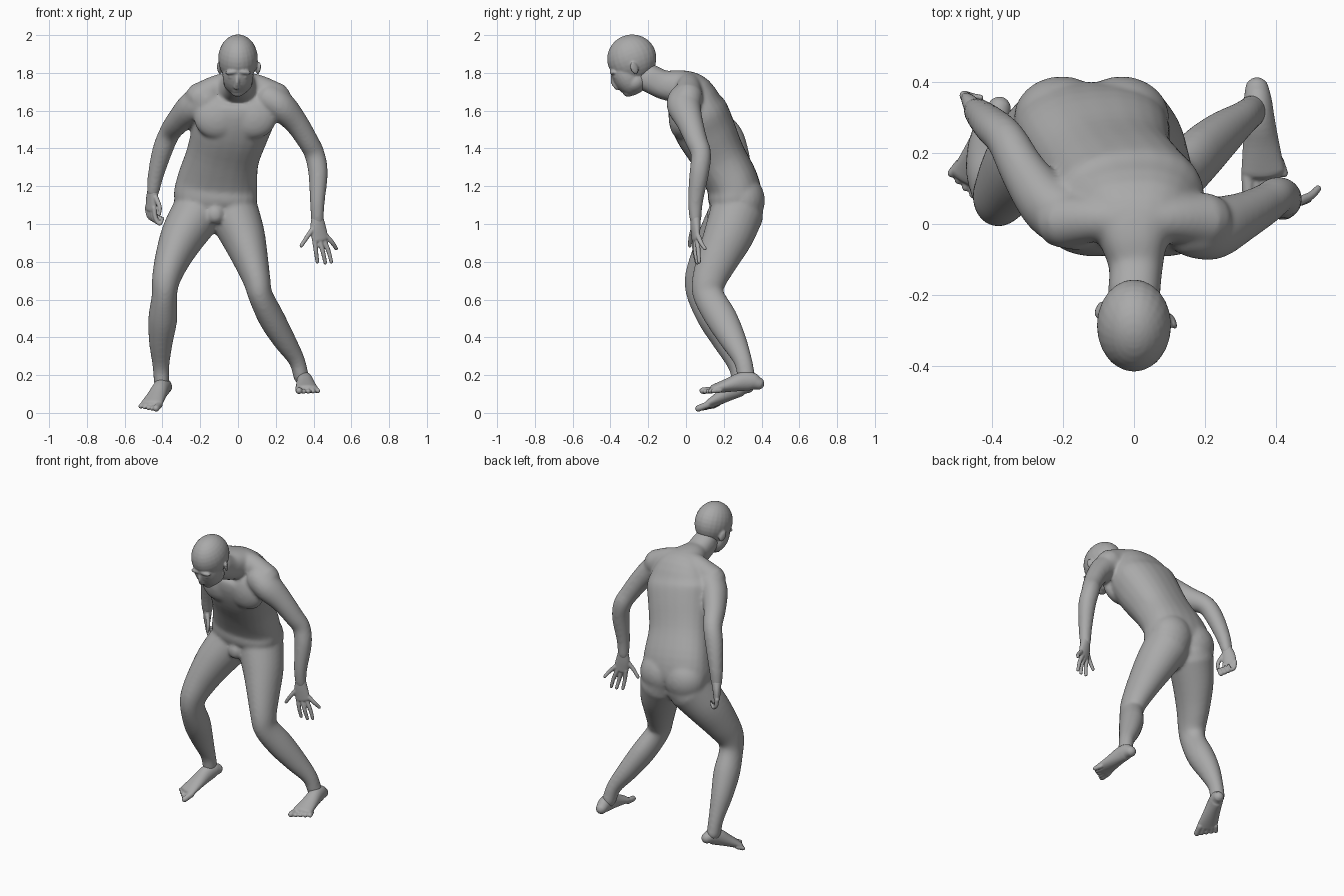
import bpy
import bmesh
from math import cos, sin, pi, radians
from mathutils import Vector, Matrix, Euler

cube = bpy.data.objects.get("Cube")
if cube:
    bpy.data.objects.remove(cube, do_unlink=True)

skin = bpy.data.materials.new("plain_grey")
skin.use_nodes = True
grey = (0.4, 0.4, 0.4, 1)
skin.diffuse_color = grey
skin.node_tree.nodes["Principled BSDF"].inputs["Base Color"].default_value = grey


def spline(rings, steps=4):
    """Smoothly interpolate rings of (x, y, z, half width, half depth)."""
    rows = [Vector(r) for r in rings]
    rows = [rows[0] * 2 - rows[1]] + rows + [rows[-1] * 2 - rows[-2]]
    result = []
    for p, q, r, s in zip(rows, rows[1:], rows[2:], rows[3:]):
        for i in range(steps):
            t = i / steps
            result.append(q + (r - p) * (t / 2)
                          + (p * 2 - q * 5 + r * 4 - s) * (t * t / 2)
                          + (q * 3 - p - r * 3 + s) * (t ** 3 / 2))
    return result + [rows[-2]]


def loft(bm, rings, side=(1, 0, 0), power=1.0, sides=24):
    """Closed tube with elliptical sections and rounded ends."""
    rows = spline(rings)
    centres = [Vector(r[:3]) for r in rows]
    sections = []
    last = len(rows) - 1
    for i, row in enumerate(rows):
        tangent = (centres[min(i + 1, last)] - centres[max(i - 1, 0)]).normalized()
        across = Vector(side)
        across = (across - tangent * across.dot(tangent)).normalized()
        sections.append((centres[i], tangent, across, row[3], row[4]))

    def cap(section, direction):
        c, t, s, a, b = section
        reach = min(a, b) * direction
        return [(c + t * reach * sin(k), t, s, a * cos(k), b * cos(k))
                for k in (pi / 6, pi / 3, pi / 2.2)]

    sections = cap(sections[0], -1)[::-1] + sections + cap(sections[-1], 1)
    loops = []
    for c, t, s, a, b in sections:
        depth = t.cross(s)
        loop = []
        for k in range(sides):
            u, v = cos(2 * pi * k / sides), sin(2 * pi * k / sides)
            u = abs(u) ** power * (1 if u > 0 else -1)
            v = abs(v) ** power * (1 if v > 0 else -1)
            loop.append(bm.verts.new(c + s * a * u + depth * b * v))
        loops.append(loop)
    for low, high in zip(loops, loops[1:]):
        for k in range(sides):
            n = (k + 1) % sides
            bm.faces.new((low[k], low[n], high[n], high[k]))
    bm.faces.new(loops[0][::-1])
    bm.faces.new(loops[-1])


def blob(bm, centre, radii, tilt=(0, 0, 0)):
    """Ellipsoid, tilted in degrees."""
    turn = Euler([radians(a) for a in tilt]).to_matrix().to_4x4()
    matrix = Matrix.Translation(centre) @ turn @ Matrix.Diagonal((*radii, 1))
    bmesh.ops.create_uvsphere(bm, u_segments=24, v_segments=16, radius=1, matrix=matrix)


def finish(name, bm, voxel, smoothing):
    """Fuse the overlapping volumes into one soft skin."""
    bmesh.ops.recalc_face_normals(bm, faces=bm.faces)
    mesh = bpy.data.meshes.new(name)
    bm.to_mesh(mesh)
    bm.free()
    mesh.materials.append(skin)
    obj = bpy.data.objects.new(name, mesh)
    bpy.context.collection.objects.link(obj)
    fuse = obj.modifiers.new("fuse", 'REMESH')
    fuse.mode = 'VOXEL'
    fuse.voxel_size = voxel
    fuse.use_smooth_shade = True
    soften = obj.modifiers.new("soften", 'SMOOTH')
    soften.factor = 0.5
    soften.iterations = smoothing


# Torso and neck
body = bmesh.new()
loft(body, [(-.12, .265, 1.07, .18, .115), (-.12, .26, 1.13, .22, .142),
            (-.11, .245, 1.22, .214, .14), (-.08, .172, 1.36, .194, .142),
            (-.04, .1, 1.5, .205, .16), (-.01, .055, 1.61, .215, .155),
            (0, .03, 1.69, .165, .115), (0, -.04, 1.725, .105, .092),
            (.005, -.12, 1.737, .077, .077), (0, -.2, 1.775, .074, .076)], power=.85)
for s in (-1, 1):
    # Shoulder slope, chest muscle, buttock
    loft(body, [(0, .01, 1.75, .06, .06), (s * .1, .015, 1.73, .064, .063),
                (s * .2, .01, 1.67, .08, .08)], side=(0, 1, 0))
    blob(body, (-.015 + s * .095, -.03, 1.565), (.125, .062, .115))
    blob(body, (-.12 + s * .085, .3, 1.125), (.135, .118, .135))
blob(body, (-.12, .145, 1.05), (.045, .035, .05))

# Arms
loft(body, [(.17, -.01, 1.66, .083, .088), (.23, -.01, 1.62, .08, .09),
            (.305, .02, 1.54, .064, .071), (.37, .055, 1.44, .056, .059),
            (.405, .08, 1.37, .054, .054), (.424, .07, 1.27, .052, .052),
            (.42, .05, 1.12, .04, .041), (.42, .05, 1.02, .034, .031)])
loft(body, [(-.17, .01, 1.66, .083, .088), (-.24, .05, 1.62, .08, .088),
            (-.31, .145, 1.55, .066, .071), (-.36, .237, 1.485, .057, .058),
            (-.4, .277, 1.39, .054, .053), (-.435, .31, 1.26, .043, .043),
            (-.45, .325, 1.17, .034, .033)])

# Legs
loft(body, [(-.215, .265, 1.06, .137, .143), (-.29, .2, .94, .119, .132),
            (-.345, .135, .82, .095, .112), (-.38, .083, .71, .076, .091),
            (-.39, .088, .62, .067, .082), (-.398, .147, .5, .077, .084),
            (-.408, .21, .38, .064, .07), (-.408, .27, .25, .045, .048),
            (-.405, .29, .16, .041, .048)])
loft(body, [(-.025, .27, 1.06, .137, .143), (.025, .225, .94, .119, .132),
            (.065, .17, .82, .095, .112), (.1, .122, .7, .073, .091),
            (.12, .12, .62, .065, .082), (.178, .188, .5, .069, .084),
            (.245, .25, .385, .06, .07), (.31, .3, .28, .044, .05),
            (.335, .32, .19, .041, .047)])
finish("body", body, .009, 15)

# Head: skull, face, jaw, brow, nose, lips, ears
head = bmesh.new()
blob(head, (0, -.287, 1.876), (.105, .131, .127), (20, 0, 0))
blob(head, (0, -.314, 1.788), (.082, .077, .115), (27, 0, 0))
blob(head, (0, -.27, 1.75), (.078, .07, .06), (28, 0, 0))
blob(head, (-.003, -.306, 1.698), (.034, .028, .025))
loft(head, [(-.004, -.387, 1.785, .009, .01), (-.005, -.386, 1.752, .011, .013),
            (-.006, -.366, 1.722, .017, .013)])
for z in (1.714, 1.705):
    blob(head, (-.005, -.336 + (1.714 - z), z - .005), (.024, .016, .006))
for s in (-1, 1):
    blob(head, (s * .036, -.389, 1.803), (.034, .015, .012), (0, s * 6, s * 12))
    blob(head, (s * .036, -.374, 1.778), (.017, .012, .009))
    blob(head, (.005 + s * .103, -.257 - s * .017, 1.825), (.01, .022, .035), (25, 0, s * 25))
finish("head", head, .006, 4)


def foot(name, heel, tip, inner):
    """Foot lying on the line from heel to tip; inner is the big toe's side."""
    bm = bmesh.new()
    heel, tip = Vector(heel), Vector(tip)
    along = tip - heel
    side = Vector((-along.y, along.x, 0)).normalized()
    if side.x * inner < 0:
        side = -side
    rings = []
    for t, width, height in ((.1, .034, .034), (.2, .04, .048), (.35, .044, .05),
                             (.56, .052, .037), (.78, .062, .024)):
        rings.append((*(heel + along * t + Vector((0, 0, height))), width, height))
    loft(bm, rings, side=side)
    # Toes
    for i in range(5):
        start = heel + along * (.78 - i * .02) + side * (.044 - i * .023)
        end = heel + along * (.95 - i * .035) + side * (.046 - i * .026)
        size = .018 if i == 0 else .013
        lift = Vector((0, 0, size))
        loft(bm, [(*(start + lift), size, size), (*(end + lift), size, size)], side=side, sides=12)
    finish(name, bm, .005, 3)


foot("right_foot", (-.37, .355, .115), (-.482, .068, 0), 1)
foot("left_foot", (.345, .415, .125), (.37, .075, .098), -1)


def hand(name, palm, fingers):
    """Palm loft with a tapering tube along each finger path."""
    bm = bmesh.new()
    loft(bm, palm[0], side=palm[1])
    for path in fingers:
        loft(bm, [(*p, .014 - i * .002, .014 - i * .002) for i, p in enumerate(path)],
             side=(0, 1, 0), sides=12)
    finish(name, bm, .0045, 2)


# Open left hand with spread fingers
hand("left_hand",
     ([(.42, .05, 1.04, .031, .027), (.424, .05, .98, .043, .024),
       (.435, .052, .92, .046, .018)], (1, .3, 0)),
     [[(.4, .04, .98), (.365, .025, .93), (.335, .02, .885)],
      [(.405, .045, .92), (.412, .045, .86), (.42, .055, .8)],
      [(.43, .05, .92), (.45, .05, .85), (.462, .06, .795)],
      [(.452, .06, .92), (.478, .065, .86), (.494, .07, .8)],
      [(.468, .065, .935), (.5, .08, .9), (.52, .1, .87)]])

# Loosely curled right hand
curled = [[(-.435, .305, 1.14), (-.415, .285, 1.09), (-.418, .28, 1.05)]]
for i in range(4):
    x, y = -.444 - i * .012, .312 + i * .017
    curled.append([(x, y, 1.085), (x + .008, y, 1.03 + i * .004),
                   (x + .03, y - .004, 1.0 + i * .008), (x + .047, y - .005, 1.03 + i * .006)])
hand("right_hand",
     ([(-.45, .325, 1.18, .031, .029), (-.456, .333, 1.13, .041, .024),
       (-.461, .338, 1.08, .041, .019)], (-.6, .8, 0)), curled)
